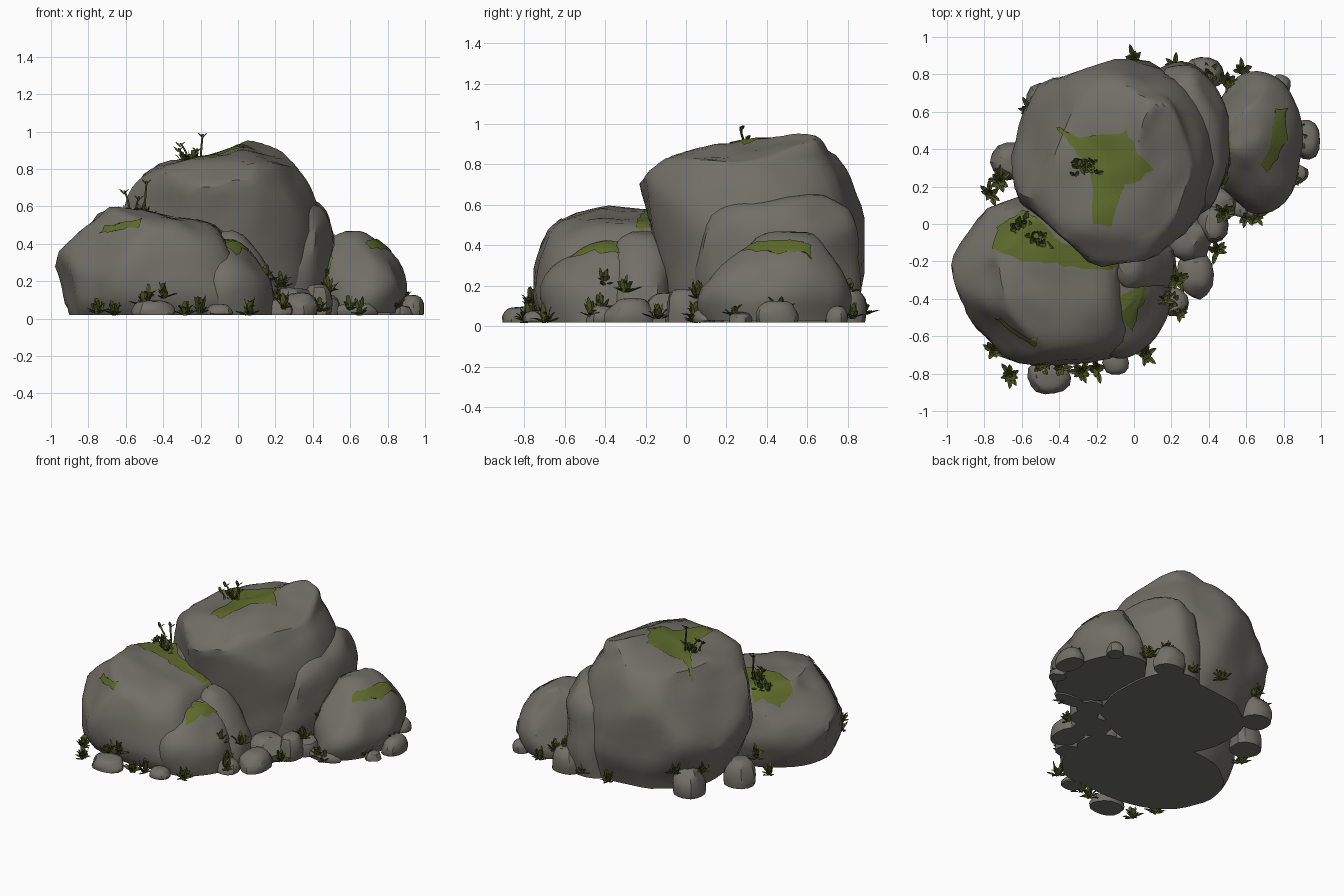
import bpy, bmesh, math, random
from mathutils import Vector, noise
from mathutils.bvhtree import BVHTree

if "Cube" in bpy.data.objects:
    bpy.data.objects.remove(bpy.data.objects["Cube"])

random.seed(7)


def material(name, rgb):
    m = bpy.data.materials.new(name)
    m.diffuse_color = (*rgb, 1)
    m.use_nodes = True
    m.node_tree.nodes["Principled BSDF"].inputs["Base Color"].default_value = m.diffuse_color
    return m


STONE = material("grey stone", (0.165, 0.16, 0.135))
MOSS = material("moss green", (0.11, 0.145, 0.025))
GRASS = material("dark grass", (0.075, 0.095, 0.018))
surfaces = {}


def finish(bm, name, mat, smooth=None):
    me = bpy.data.meshes.new(name)
    bm.to_mesh(me)
    bm.free()
    me.materials.append(mat)
    ob = bpy.data.objects.new(name, me)
    bpy.context.collection.objects.link(ob)
    if smooth:
        bpy.ops.object.select_all(action='DESELECT')
        ob.select_set(True)
        bpy.context.view_layer.objects.active = ob
        bpy.ops.object.shade_smooth_by_angle(angle=math.radians(smooth))
    return ob


def spline(p, t):
    i = min(int(t), len(p) - 2)
    f = t - i
    a, b, c, d = (p[max(0, min(len(p) - 1, i + k))] for k in (-1, 0, 1, 2))
    return [0.5 * (2 * B + (C - A) * f + (2 * A - 5 * B + 4 * C - D) * f * f
                   + (3 * B - A - 3 * C + D) * f ** 3) for A, B, C, D in zip(a, b, c, d)]


# Rock lofted through level extents (z, x0, x1, y0, y1), then chipped by planes
def rock(name, rings, segs=40, steps=3, rough=0.022, chips=20, power=2.2, depth=.05):
    bm = bmesh.new()
    rows = []
    for j in range((len(rings) - 1) * steps + 1):
        z, x0, x1, y0, y1 = spline(rings, j / steps)
        row = []
        for i in range(segs):
            a = 2 * math.pi * i / segs
            c, s = math.cos(a), math.sin(a)
            k = (abs(c) ** power + abs(s) ** power) ** (-1 / power)
            row.append(bm.verts.new(((x0 + x1) / 2 + (x1 - x0) / 2 * c * k,
                                     (y0 + y1) / 2 + (y1 - y0) / 2 * s * k, z)))
        if rows:
            for i in range(segs):
                n = (i + 1) % segs
                bm.faces.new((rows[-1][i], rows[-1][n], row[n], row[i]))
        rows.append(row)
    bm.faces.new(rows[0][::-1])
    bm.faces.new(rows[-1])
    floor = rings[0][0]
    for _ in range(chips):
        d = Vector((random.uniform(-1, 1), random.uniform(-1, 1), random.uniform(-0.2, 0.7))).normalized()
        dots = [v.co.dot(d) for v in bm.verts]
        hi, lo = max(dots), min(dots)
        lim = hi - (hi - lo) * random.uniform(0.012, depth)
        for v in bm.verts:
            over = v.co.dot(d) - lim
            if over > 0:
                v.co -= d * over
    bm.normal_update()
    for v, n in [(v, v.normal.copy()) for v in bm.verts]:
        h = noise.noise(v.co * 3.2) + 0.7 * noise.noise(v.co * 7 + Vector((4, 1, 2)))
        v.co += n * h * rough
        if v in rows[0] or v.co.z < floor:
            v.co.z = floor
    surfaces[name] = BVHTree.FromBMesh(bm)
    return finish(bm, name, STONE, 32)


# Boulders
rock("main_boulder", [
    (.02, -.5, .42, -.09, .82), (.2, -.6, .45, -.14, .87), (.4, -.66, .44, -.16, .89),
    (.6, -.63, .43, -.21, .87), (.74, -.55, .38, -.22, .82), (.82, -.42, .33, -.16, .77),
    (.86, -.22, .29, -.02, .73), (.91, -.03, .23, .2, .69), (.945, .04, .16, .34, .61),
    (.955, .09, .11, .45, .5)], power=2.0)
rock("back_boulder", [
    (.02, 0, .46, .02, .84), (.2, 0, .49, .0, .86), (.4, 0, .51, .02, .86),
    (.54, .03, .49, .1, .82), (.62, .08, .43, .2, .74), (.66, .15, .32, .35, .6)])
rock("front_boulder", [
    (.02, -.9, .18, -.7, .1), (.12, -.96, .17, -.75, .13), (.28, -1.01, .1, -.75, .16),
    (.42, -.96, -.0, -.73, .13), (.51, -.87, -.15, -.67, .1), (.56, -.8, -.4, -.54, .04),
    (.58, -.72, -.58, -.38, -.1)], chips=24, depth=.06)
rock("front_ledge", [
    (.02, -.3, .2, -.68, 0), (.2, -.3, .18, -.71, 0), (.32, -.3, .09, -.62, 0),
    (.4, -.25, .03, -.46, -.04), (.43, -.15, -.05, -.3, -.15)])
rock("side_boulder", [
    (.03, .38, .87, .08, .78), (.15, .41, .91, .06, .81), (.27, .44, .88, .13, .78),
    (.38, .46, .79, .25, .73), (.46, .49, .69, .38, .64), (.475, .56, .62, .45, .53)], rough=.018)
rock("wedged_boulder", [
    (.02, -.05, .24, -.37, -.08), (.18, -.06, .23, -.38, -.08), (.3, -.1, .15, -.36, -.08),
    (.42, -.12, .05, -.34, -.1), (.465, -.08, 0, -.26, -.16)], 20, rough=.015, chips=14)
BOULDERS = list(surfaces)

# Small stones: x, y, half width, half depth, height
STONES = [(-.45, -.82, .12, .1, .1), (-.1, -.74, .07, .06, .07), (.33, -.27, .1, .14, .14),
          (.42, 0, .09, .12, .19), (.92, .45, .08, .11, .13), (.78, .74, .06, .06, .1),
          (.38, .81, .11, .08, .18), (-.48, .65, .11, .1, .2), (-.66, .33, .11, .11, .2),
          (.62, .09, .13, .06, .08), (.2, -.42, .09, .08, .1), (.88, .27, .06, .06, .07),
          (.3, -.08, .14, .13, .17), (.45, .1, .1, .1, .14)]
for n, (x, y, w, d, h) in enumerate(STONES):
    rock("stone_%d" % n, [(z * h + .02 * (1 - z), x - w * k, x + w * k, y - d * k, y + d * k)
                          for z, k in ((0, .92), (.35, 1), (.75, .85), (.97, .5), (1, .1))],
         14, 2, .012, 12, 2.4, .09)


def ground(x, y, names=BOULDERS):
    hits = [surfaces[s].ray_cast(Vector((x, y, 2)), Vector((0, 0, -1)))[0] for s in names]
    return max([h.z for h in hits if h] + [.03])


# Moss: outline filled with shrinking loops and draped over one boulder,
# from above (x, y) or from the front (x, z)
def moss(name, host, centre, outline, front=False, loops=9):
    pts = []
    for a, b in zip(outline, outline[1:] + outline[:1]):
        pts += [Vector(a).lerp(Vector(b), t / 4) for t in range(4)]
    c = Vector(centre)
    aim = Vector((0, 1, 0)) if front else Vector((0, 0, -1))
    bm = bmesh.new()
    prev = None
    for k in range(loops):
        row = []
        for p in pts:
            q = c.lerp(p, 1 - k / loops)
            if k == 0:
                q += Vector((noise.noise(Vector((q.x, q.y, 0)) * 25),
                             noise.noise(Vector((q.x, q.y, 5)) * 25))) * .02
            start = Vector((q.x, -2, q.y)) if front else Vector((q.x, q.y, 2))
            hit, normal = surfaces[host].ray_cast(start, aim)[:2]
            row.append(bm.verts.new(hit + normal * .007) if hit else None)
        if prev:
            for i in range(len(row)):
                n = (i + 1) % len(row)
                quad = (prev[i], prev[n], row[n], row[i])
                if all(quad):
                    bm.faces.new(quad)
        prev = row
    if all(prev):
        bm.faces.new(prev)
    bmesh.ops.recalc_face_normals(bm, faces=bm.faces)
    if sum(f.normal.dot(aim) for f in bm.faces) > 0:
        bmesh.ops.reverse_faces(bm, faces=bm.faces)
    finish(bm, name, MOSS, 50)


moss("crown_moss", "main_boulder", (-.14, .32), [
    (-.42, .53), (-.3, .47), (-.1, .48), (-.03, .5), (.02, .38), (.1, .3), (.03, .23), (-.05, .22),
    (-.08, .12), (-.12, -.01), (-.22, 0), (-.22, .2), (-.25, .33), (-.35, .43)])
moss("saddle_moss", "front_boulder", (-.5, -.13), [
    (-.72, -.02), (-.6, .06), (-.5, .02), (-.42, -.08), (-.3, -.13), (-.08, -.19), (-.08, -.24),
    (-.28, -.24), (-.42, -.21), (-.6, -.2), (-.75, -.13)])
moss("side_moss", "side_boulder", (.765, .46), [
    (.75, .62), (.81, .62), (.81, .45), (.76, .34), (.7, .28), (.68, .32), (.73, .42)])
moss("ledge_moss", "front_ledge", (-.01, -.42), [
    (-.1, -.4), (.07, -.31), (.05, -.4), (.02, -.46), (-.01, -.58), (-.08, -.48), (-.04, -.44)])
moss("gap_moss", "side_boulder", (.5, .36), [
    (.47, .2), (.5, .22), (.52, .36), (.515, .5), (.49, .5), (.475, .36)])
moss("brow_moss", "front_boulder", (-.62, .49), [
    (-.74, .455), (-.7, .49), (-.6, .515), (-.5, .53), (-.54, .5), (-.64, .465)], True)


# Curved pointed blade
def blade(bm, base, ang, reach, rise, width, droop):
    out = Vector((math.cos(ang), math.sin(ang), 0))
    side = Vector((-out.y, out.x, 0)) * width
    prev = None
    for t, w in ((0, .5), (.4, 1), (.75, .7), (1, .04)):
        p = base + out * reach * t + Vector((0, 0, rise * (t * (1 + droop) - droop * t * t * 1.3)))
        row = [bm.verts.new(p - side * w), bm.verts.new(p - Vector((0, 0, width * w * .5))),
               bm.verts.new(p + side * w)]
        if prev:
            for i in (0, 1):
                bm.faces.new((prev[i], prev[i + 1], row[i + 1], row[i]))
        prev = row


def tuft(name, x, y, z, size=.068, count=20):
    bm = bmesh.new()
    for i in range(count):
        a = i * 2.4 + random.uniform(-.5, .5)
        s = size * random.uniform(.6, 1.15)
        r = random.uniform(-.01, .02)
        base = Vector((x + math.cos(a) * r, y + math.sin(a) * r, z))
        blade(bm, base, a, s * (.25 + .75 * (i % 3) / 2), s * (1.4 - .5 * (i % 3)), .014,
              random.uniform(.2, .9))
    return finish(bm, name, GRASS)


# Grass around the foot and in the crevices: x, y, z
TUFTS = [(-.75, -.68, .03), (-.66, -.81, .02), (-.5, -.76, .07), (-.4, -.77, .11), (-.28, -.79, .02),
         (-.2, -.77, .03), (.06, -.7, .02), (.24, -.47, .05), (.23, -.3, .17), (.44, -.14, .04),
         (.48, .06, .14), (.84, .24, .05), (.88, .46, .09), (.58, .82, .04), (.4, .8, .16),
         (.22, .84, .05), (0, .88, .06), (-.42, .72, .17), (-.72, .23, .17), (-.77, .16, .04),
         (.47, .24, .22), (-.55, .6, .17), (.6, .05, .04), (.14, -.4, .2), (.5, .76, .1),
         (-.47, -.73, .11), (.65, .05, .02), (.2, -.42, .08)]
for n, (x, y, z) in enumerate(TUFTS):
    tuft("grass_tuft_%d" % n, x, y, z)


# Tall sprouts on top of the boulders: x, y, height, lean
def sprout(name, x, y, height, lean):
    bm = bmesh.new()
    z = ground(x, y) - .01
    prev = None
    for k in range(5):
        t = k / 4
        p = Vector((x + lean * t * t, y + .01 * math.sin(t * 5), z + height * t))
        row = [bm.verts.new(p + Vector((math.cos(a), math.sin(a), 0)) * .007) for a in (0, 2.1, 4.2)]
        if prev:
            for i in range(3):
                bm.faces.new((prev[i], prev[(i + 1) % 3], row[(i + 1) % 3], row[i]))
        prev = row
    for a in (.4, 2.5):
        blade(bm, p - Vector((0, 0, .02)), a, .03, .03, .011, .3)
    finish(bm, name, GRASS)


for n, (x, y, h, lean) in enumerate([(-.2, .28, .145, .01), (-.27, .31, .1, -.04), (-.24, .34, .07, .02),
                                     (-.3, .27, .08, -.02), (-.5, -.05, .19, .01), (-.58, 0, .13, -.03),
                                     (-.55, -.08, .1, .02)]):
    sprout("sprout_%d" % n, x, y, h, lean)
for n, (x, y) in enumerate([(-.24, .31), (-.29, .33), (-.53, -.06), (-.59, .01), (-.63, -.02), (-.5, -.1)]):
    tuft("top_tuft_%d" % n, x, y, ground(x, y) - .01, .055, 14)
